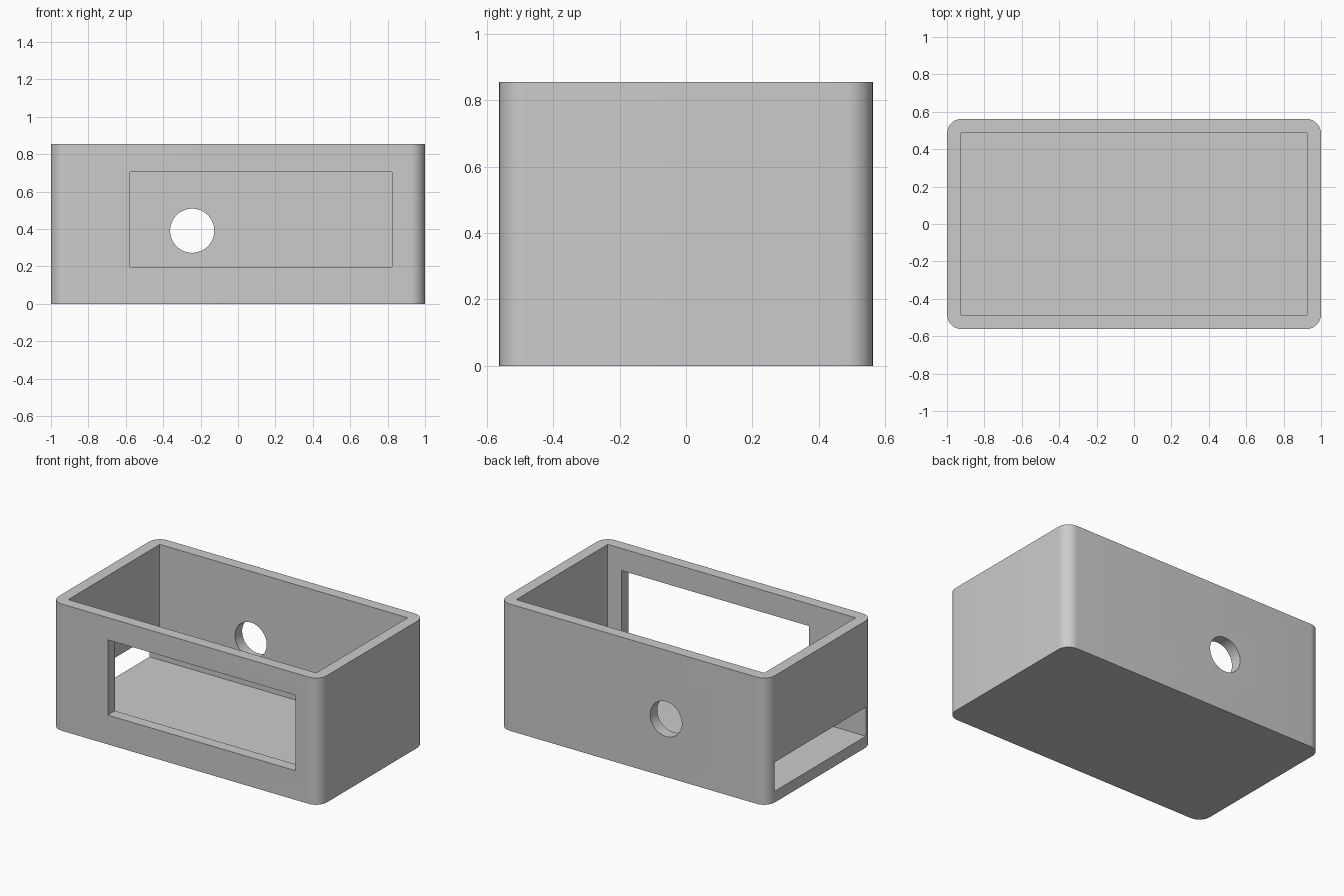
import bpy
import bmesh
import math
from mathutils import Matrix, Vector

cube = bpy.data.objects.get("Cube")
if cube:
    bpy.data.objects.remove(cube, do_unlink=True)

HALF_X, HALF_Y, HEIGHT = 1.0, 0.5625, 0.854
WALL, RADIUS = 0.076, 0.08
IN_X, IN_Y = HALF_X - WALL, HALF_Y - WALL

grey = bpy.data.materials.new("light grey")
grey.use_nodes = True
grey.diffuse_color = (0.6, 0.6, 0.6, 1)
grey.node_tree.nodes["Principled BSDF"].inputs["Base Color"].default_value = (0.6, 0.6, 0.6, 1)


def make_object(name, bm):
    mesh = bpy.data.meshes.new(name)
    bm.to_mesh(mesh)
    bm.free()
    mesh.materials.append(grey)
    obj = bpy.data.objects.new(name, mesh)
    bpy.context.collection.objects.link(obj)
    return obj


def box(low, high):
    """Box spanning two opposite corners."""
    low, high = Vector(low), Vector(high)
    bm = bmesh.new()
    bmesh.ops.create_cube(bm, size=1, matrix=Matrix.Translation((low + high) / 2)
                          @ Matrix.Diagonal((high - low).to_4d()))
    return bm


# Outer body with rounded upright corners
bm = box((-HALF_X, -HALF_Y, 0), (HALF_X, HALF_Y, HEIGHT))
uprights = [e for e in bm.edges if abs(e.verts[0].co.z - e.verts[1].co.z) > 0.5]
bmesh.ops.bevel(bm, geom=uprights, offset=RADIUS, segments=10, profile=0.5, affect='EDGES')
bmesh.ops.recalc_face_normals(bm, faces=bm.faces)
case = make_object("case", bm)

# Cutters: hollow, front window, low side slot, round hole in the back
cutters = [
    make_object("hollow_cutter", box((-IN_X, -IN_Y, WALL), (IN_X, IN_Y, 1.2))),
    make_object("window_cutter", box((-0.577, -0.8, 0.197), (0.823, -0.3, 0.705))),
    make_object("slot_cutter", box((-1.2, -IN_Y, WALL), (-0.7, IN_Y, 0.272))),
]
bm = bmesh.new()
bmesh.ops.create_cone(bm, cap_ends=True, segments=64, radius1=0.118, radius2=0.118, depth=0.5,
                      matrix=Matrix.Translation((-0.245, 0.55, 0.391))
                      @ Matrix.Rotation(math.pi / 2, 4, 'X'))
cutters.append(make_object("hole_cutter", bm))

bpy.ops.object.select_all(action='DESELECT')
case.select_set(True)
bpy.context.view_layer.objects.active = case
for cutter in cutters:
    cutter.hide_render = True
    cut = case.modifiers.new(cutter.name, 'BOOLEAN')
    cut.operation = 'DIFFERENCE'
    cut.solver = 'EXACT'
    cut.object = cutter
    bpy.ops.object.modifier_apply(modifier=cut.name)
    bpy.data.objects.remove(cutter, do_unlink=True)

# Smooth corners and hole, crisp edges elsewhere
bpy.ops.object.shade_smooth_by_angle(angle=math.radians(30))
